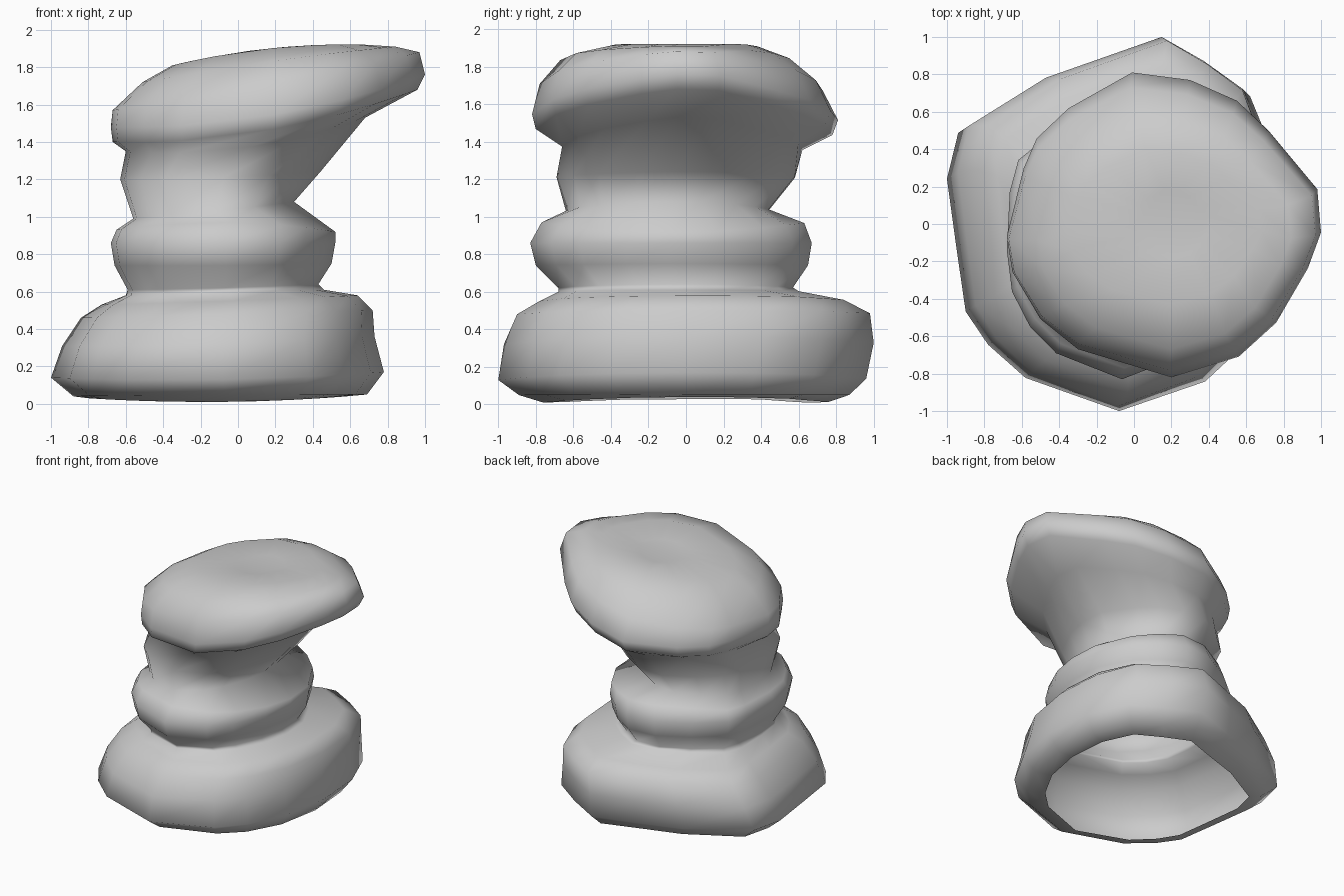
import bpy, bmesh

# Footprint of the base and outline of the head, counter-clockwise from the right
FOOT = [(.78, 0), (.75, .4), (.62, .72), (.4, .87), (.16, 1), (-.17, .89), (-.5, .78),
        (-.94, .52), (-1, .27), (-.95, -.1), (-.9, -.45), (-.78, -.63), (-.58, -.81),
        (-.08, -.99), (.38, -.83), (.56, -.66), (.71, -.38)]
TOP = [(1, -.04), (.98, .19), (.72, .5), (.55, .66), (.3, .77), (-.01, .81), (-.35, .62),
       (-.52, .46), (-.59, .3), (-.68, -.06), (-.65, -.25), (-.5, -.5), (-.3, -.66),
       (.2, -.81), (.56, -.7), (.76, -.52), (.93, -.23)]


def unit(points):
    """Scale an outline to fill the square from -1 to 1."""
    xs, ys = zip(*points)
    cx, rx = (max(xs) + min(xs)) / 2, (max(xs) - min(xs)) / 2
    cy, ry = (max(ys) + min(ys)) / 2, (max(ys) - min(ys)) / 2
    return [((x - cx) / rx, (y - cy) / ry) for x, y in points]


def ring(bm, x0, x1, y0, y1, zl, zm, zr, blend):
    """Tilted closed loop: blend 1 = footprint, 0 = head outline; z bends along x."""
    mix = [(a * blend + c * (1 - blend), b * blend + d * (1 - blend))
           for (a, b), (c, d) in zip(unit(FOOT), unit(TOP))]
    loop = []
    for p, q in unit(mix):
        z = zm + (zr - zl) / 2 * p + ((zl + zr) / 2 - zm) * p * p
        loop.append(bm.verts.new(((x0 + x1) / 2 + (x1 - x0) / 2 * p,
                                  (y0 + y1) / 2 + (y1 - y0) / 2 * q, z)))
    return loop


# Each row: x min, x max, y min, y max, z left, z middle, z right, footprint blend
BASE = [(-.80, .58, -.76, .76, .03, .01, .04, 1),
        (-.88, .69, -.89, .87, .04, .05, .05, 1),
        (-1.0, .78, -1.0, .96, .14, .13, .17, 1),
        (-.94, .73, -.97, 1.0, .31, .32, .36, 1),
        (-.84, .72, -.90, .98, .46, .48, .50, 1),
        (-.73, .64, -.78, .84, .53, .55, .58, .9),
        (-.60, .46, -.68, .60, .58, .60, .61, .7)]
COLLAR = [(-.59, .43, -.68, .57, .61, .62, .64, .5),
          (-.66, .50, -.80, .65, .74, .74, .75, .5),
          (-.68, .52, -.83, .67, .86, .86, .86, .5),
          (-.65, .52, -.77, .63, .93, .97, .92, .5)]
NECK = [(-.56, .30, -.64, .44, .99, 1.03, 1.08, .4),
        (-.63, .44, -.69, .58, 1.20, 1.21, 1.24, .3),
        (-.60, .68, -.66, .62, 1.35, 1.37, 1.53, .1)]
HEAD = [(-.67, .96, -.80, .78, 1.40, 1.46, 1.68, 0),
        (-.68, 1.0, -.82, .81, 1.48, 1.54, 1.76, 0),
        (-.67, .97, -.78, .73, 1.57, 1.70, 1.88, 0),
        (-.51, .84, -.67, .58, 1.72, 1.83, 1.91, 0),
        (-.35, .68, -.43, .40, 1.81, 1.90, 1.92, 0),
        (.0, .40, -.18, .18, 1.86, 1.87, 1.89, 0)]

# Hollow one-piece body: open underneath, closed at the head
bm = bmesh.new()
rings = [ring(bm, *row) for row in BASE + COLLAR + NECK + HEAD]
n = len(FOOT)
for lower, upper in zip(rings, rings[1:]):
    for i in range(n):
        j = (i + 1) % n
        bm.faces.new((lower[i], lower[j], upper[j], upper[i]))
bm.faces.new(rings[-1])
for f in bm.faces:
    f.smooth = True

mesh = bpy.data.meshes.new("hollow_bent_pedestal")
bm.to_mesh(mesh)
bm.free()
body = bpy.data.objects.new("hollow_bent_pedestal", mesh)
bpy.context.collection.objects.link(body)
